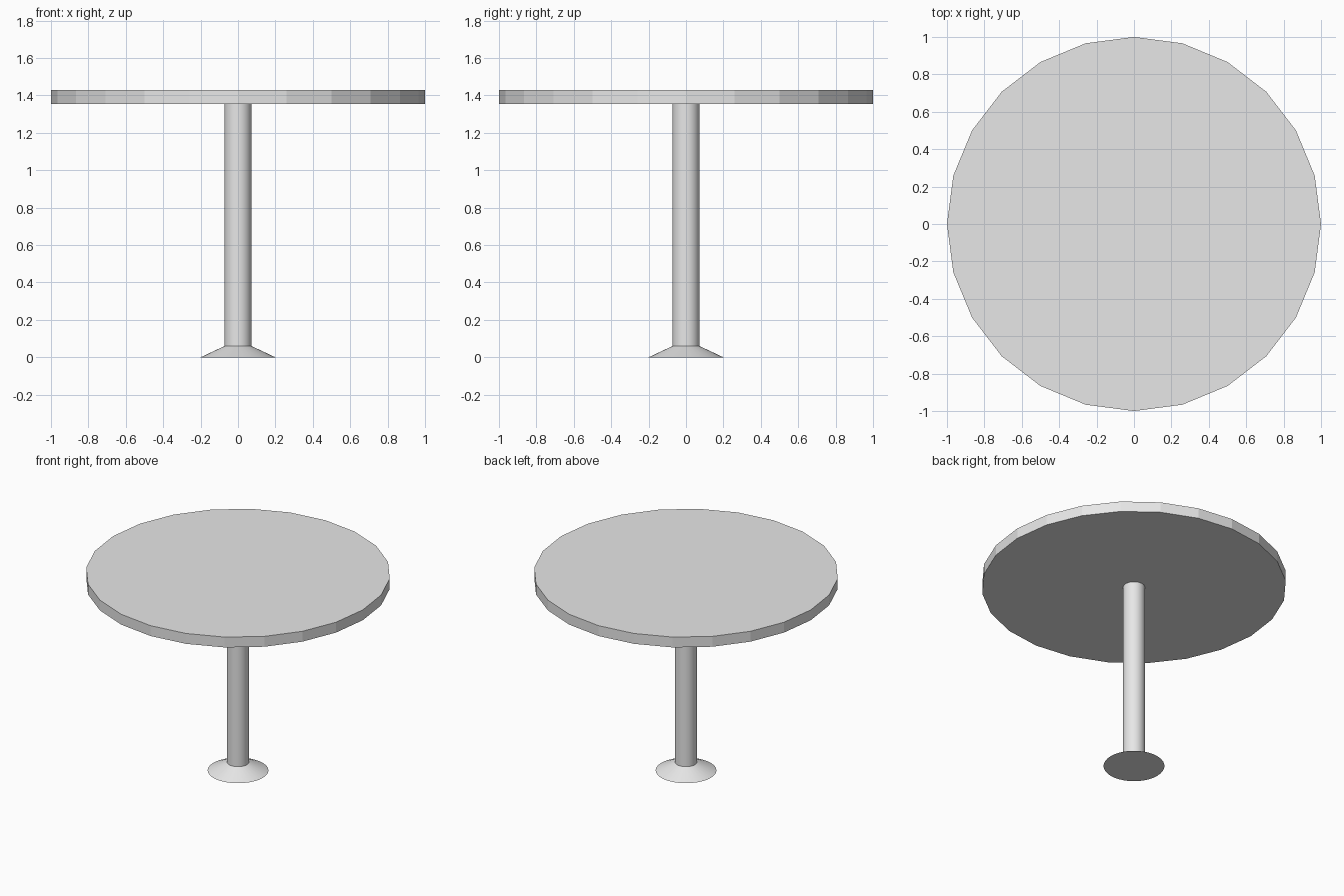
import bpy
import math

cube = bpy.data.objects.get("Cube")
if cube:
    bpy.data.objects.remove(cube, do_unlink=True)

GREY = (0.8, 0.8, 0.8, 1.0)
grey = bpy.data.materials.new("light_grey")
grey.use_nodes = True
grey.diffuse_color = GREY
grey.node_tree.nodes["Principled BSDF"].inputs["Base Color"].default_value = GREY


def frustum(name, sides, r_bottom, r_top, z_bottom, z_top, smooth):
    """Upright round part between two heights, with a corner on the x axis."""
    bpy.ops.mesh.primitive_cone_add(
        vertices=sides, radius1=r_bottom, radius2=r_top,
        depth=z_top - z_bottom, location=(0, 0, (z_bottom + z_top) / 2))
    part = bpy.context.object
    part.name = name
    part.data.materials.append(grey)
    if smooth:
        bpy.ops.object.shade_smooth_by_angle(angle=math.radians(20))
    return part


# Faceted round top
frustum("table_top", 24, 1.0, 1.0, 1.355, 1.43, False)
# Smooth central column
frustum("column", 32, 0.072, 0.072, 0.06, 1.355, True)
# Flared foot
frustum("foot", 32, 0.2, 0.072, 0.0, 0.06, True)
